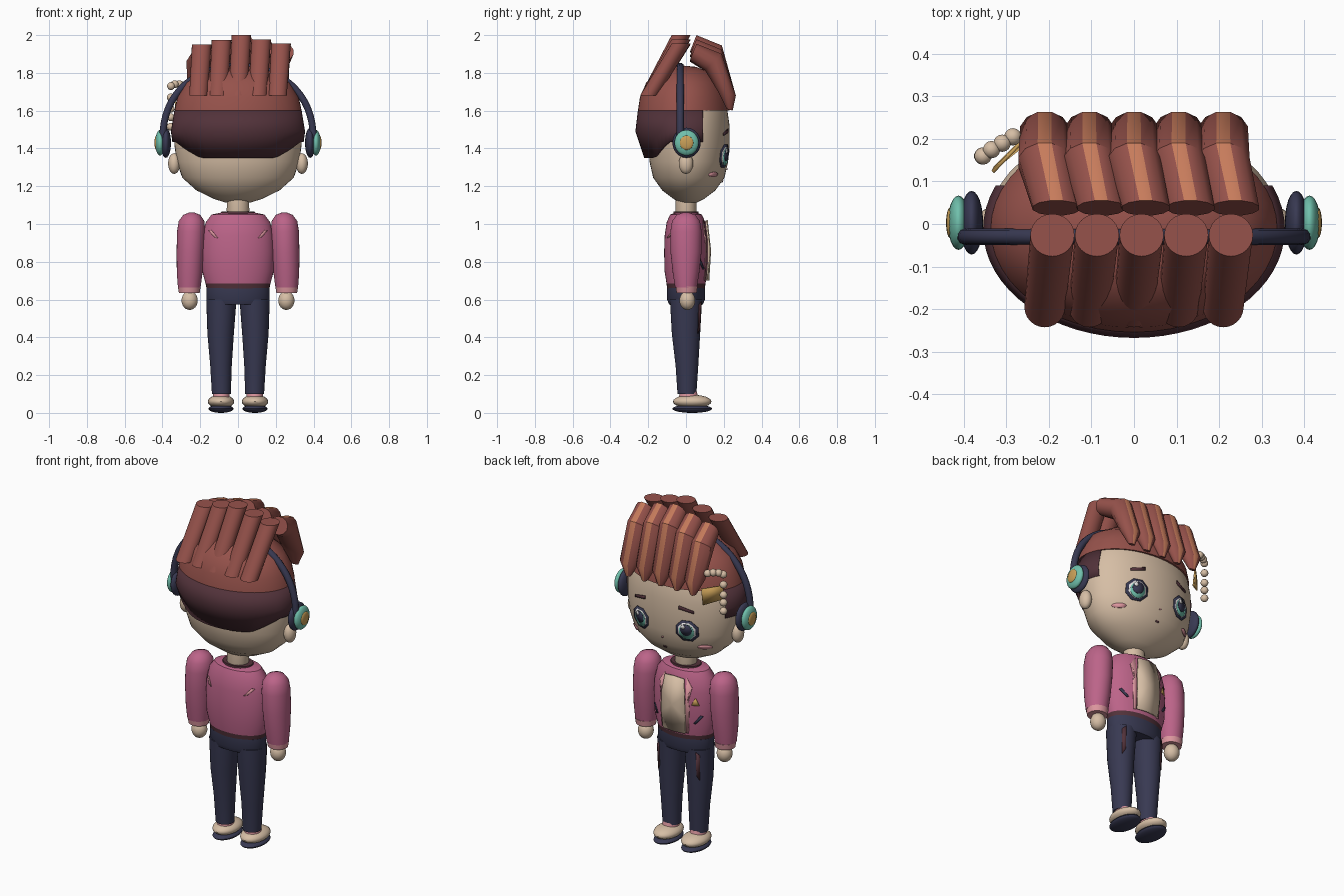
import bpy, bmesh, math
from mathutils import Vector

cube = bpy.data.objects.get("Cube")
if cube:
    bpy.data.objects.remove(cube, do_unlink=True)


def lin(c):
    c /= 255
    return c / 12.92 if c <= 0.04045 else ((c + 0.055) / 1.055) ** 2.4


def material(name, *rgb):
    m = bpy.data.materials.new(name)
    col = [lin(c) for c in rgb] + [1]
    m.diffuse_color = col
    m.use_nodes = True
    m.node_tree.nodes["Principled BSDF"].inputs["Base Color"].default_value = col
    return m


SKIN = material("skin", 214, 190, 165)
HAIR = material("hair_red", 150, 82, 75)
DARK = material("dark_maroon", 82, 50, 58)
ORANGE = material("hair_orange", 200, 124, 92)
NAVY = material("navy", 56, 57, 82)
PINK = material("jacket_pink", 188, 100, 137)
LIGHT = material("light_pink", 220, 150, 158)
TEAL = material("teal", 112, 192, 172)
GOLD = material("gold", 202, 160, 88)
WHITE = material("white", 235, 232, 232)


def finish(name, bm, mats, angle=40, recalc=True):
    if recalc:
        bmesh.ops.recalc_face_normals(bm, faces=bm.faces)
    me = bpy.data.meshes.new(name)
    bm.to_mesh(me)
    bm.free()
    ob = bpy.data.objects.new(name, me)
    bpy.context.collection.objects.link(ob)
    for m in mats:
        me.materials.append(m)
    bpy.ops.object.select_all(action='DESELECT')
    ob.select_set(True)
    bpy.context.view_layer.objects.active = ob
    bpy.ops.object.shade_smooth_by_angle(angle=math.radians(angle))
    return ob


def loft(rings, caps=True):
    """Skin a list of equal closed rings of points."""
    bm = bmesh.new()
    vs = [[bm.verts.new(p) for p in r] for r in rings]
    n = len(vs[0])
    for a, b in zip(vs, vs[1:]):
        for i in range(n):
            bm.faces.new((a[i], a[(i + 1) % n], b[(i + 1) % n], b[i]))
    if caps:
        bm.faces.new(vs[0])
        bm.faces.new(vs[-1])
    return bm


def ring(cx, cy, rx, ry, z, n=40):
    return [(cx + rx * math.cos(i * math.tau / n), cy + ry * math.sin(i * math.tau / n), z) for i in range(n)]


def stack(name, rows, mat, n=40, angle=40):
    """Rows of (centre x, centre y, radius x, radius y, z)."""
    return finish(name, loft([ring(*r, n) for r in rows]), [mat], angle)


def ball(name, loc, size, mat, n=24):
    bm = bmesh.new()
    bmesh.ops.create_uvsphere(bm, u_segments=n, v_segments=n // 2, radius=1)
    for v in bm.verts:
        v.co = Vector([c * s + l for c, s, l in zip(v.co, size, loc)])
    return finish(name, bm, [mat])


def surface(profile, ys, yc):
    """Depth of a turned shape at a given x and z."""
    def y(x, z, side=1):
        for (r0, z0), (r1, z1) in zip(profile, profile[1:]):
            if z0 <= z <= z1 and z1 > z0:
                r = r0 + (r1 - r0) * (z - z0) / (z1 - z0)
                return yc + side * ys * math.sqrt(max(r * r - x * x, 0))
        return yc
    return y


def plate(name, pts, surf, mat, off=0.004, side=1, thick=0.004):
    """Thin plate that follows a surface; pts are its outline in x, z."""
    bm = bmesh.new()
    c = [sum(p[k] for p in pts) / len(pts) for k in (0, 1)]
    vs = [bm.verts.new((x, surf(x, z, side) + side * off, z)) for x, z in pts + [c]]
    for i in range(len(pts)):
        bm.faces.new((vs[i], vs[(i + 1) % len(pts)], vs[-1]))
    ob = finish(name, bm, [mat])
    mod = ob.modifiers.new("thickness", 'SOLIDIFY')
    mod.thickness = thick
    mod.offset = 0
    return ob


def oval(cx, cz, rx, rz, n=16, turn=0):
    return [(cx + rx * math.cos((i + turn) * math.tau / n), cz + rz * math.sin((i + turn) * math.tau / n)) for i in range(n)]


# Head, neck
head_prof = [(.003, 1.11), (.07, 1.115), (.125, 1.132), (.22, 1.178), (.295, 1.245), (.325, 1.33), (.337, 1.42),
             (.337, 1.52), (.315, 1.62), (.24, 1.74), (.13, 1.8), (.003, 1.815)]
face = surface(head_prof, .64, .015)
stack("head", [(0, .015, r, r * .64, z) for r, z in head_prof], SKIN, 48)
stack("neck", [(0, 0, .05, .048, 1.03), (0, 0, .06, .056, 1.07), (0, 0, .058, .054, 1.14)], SKIN)

# Hair cap and dark undercut
cap = [(.337, 1.6), (.322, 1.67), (.275, 1.75), (.19, 1.805), (.09, 1.832), (.003, 1.838)]
stack("hair_cap", [(0, -.012, r, r * .72, z) for r, z in cap], HAIR, 48)
rows = [[], ring(0, -.012, .355, .256, 1.49, 64), ring(0, -.012, .337, .243, 1.6, 64)]
for x, y, z in rows[1]:
    zb = 1.35 + .085 * min(max((y + .2) / .11, 0), 1)
    k = (.29 + (zb - 1.35) * .68) / .355
    rows[0].append((x * k, (y + .012) * k - .012, zb))
bm = loft(rows, caps=False)
bmesh.ops.recalc_face_normals(bm, faces=bm.faces)
bmesh.ops.bisect_plane(bm, geom=bm.verts[:] + bm.edges[:] + bm.faces[:], plane_co=(0, .09, 0),
                       plane_no=(0, 1, 0), clear_outer=True)
under = finish("hair_undercut", bm, [DARK], 30, recalc=False)
mod = under.modifiers.new("thickness", 'SOLIDIFY')
mod.thickness = .015

# Hair locks: slanted rolls behind, bent pointed locks with a bright facet over the face
for i in range(5):
    x = (i - 2) * .105
    h = (1.95, 1.975, 2.0, 1.978, 1.955)[i]
    stack(f"back_roll_{i + 1}", [(x, -.195, .048, .048, 1.68), (x + .018, -.026, .052, .05, h)], HAIR, 24)
    bends = [(.055, h, .02, h - .09, .058, .028), (.19, h - .055, .10, h - .14, .064, 0),
             (.264, 1.68, .17, 1.70, .06, 0), (.247, 1.6, .215, 1.61, .018, 0)]
    n = 12
    rings = []
    for oy, oz, iy, iz, w, lean in bends:
        r = []
        for k in range(n):
            a = (k + .5) * math.tau / n
            c = math.cos(a) / math.cos(math.pi / n)
            r.append((x + lean + w * math.sin(a), (oy + iy) / 2 + (oy - iy) / 2 * c,
                      (oz + iz) / 2 + (oz - iz) / 2 * c))
        rings.append(r)
    bm = loft(rings)
    bm.faces.ensure_lookup_table()
    for j in range(3):
        bm.faces[j * n + n - 1].material_index = 1
    finish(f"front_lock_{i + 1}", bm, [HAIR, ORANGE], 35)

# Headphone band
cu = bpy.data.curves.new("headphone_band", 'CURVE')
cu.dimensions = '3D'
cu.bevel_depth = .019
cu.bevel_resolution = 3
sp = cu.splines.new('POLY')
sp.points.add(32)
for i, p in enumerate(sp.points):
    a = math.pi * i / 32
    c, s = math.cos(a), math.sin(a)
    p.co = (math.copysign(abs(c) ** .95, c) * .398, -.03, 1.45 + .385 * s ** .9, 1)
cu.materials.append(NAVY)
bpy.context.collection.objects.link(bpy.data.objects.new("headphone_band", cu))

for s, tag in ((1, "left"), (-1, "right")):
    # Headphone cups and ears
    ball(f"{tag}_ear_cushion", (s * .382, .003, 1.43), (.027, .075, .08), NAVY)
    ball(f"{tag}_ear_cup", (s * .413, .003, 1.43), (.025, .064, .068), TEAL)
    ball(f"{tag}_cup_button", (s * .433, .003, 1.43), (.009, .036, .038), GOLD)
    ball(f"{tag}_ear", (s * .338, 0, 1.32), (.032, .038, .055), SKIN)

    # Eye, brow and cheek
    ex, ez = s * .15, 1.36
    plate(f"{tag}_eye_rim", oval(ex, ez, .064, .066, 8, .5), face, NAVY, .004)
    plate(f"{tag}_eye_white", oval(ex, ez, .05, .052, 8, .5), face, WHITE, .007)
    plate(f"{tag}_eye_iris", oval(ex, ez - .004, .04, .046), face, TEAL, .010)
    plate(f"{tag}_eye_pupil", oval(ex, ez + .008, .031, .034), face, NAVY, .013)
    plate(f"{tag}_eye_glint", oval(ex + .014, ez + .026, .012, .013, 8), face, WHITE, .016)
    plate(f"{tag}_brow", [(s * .11, 1.485), (s * .19, 1.468), (s * .19, 1.482), (s * .11, 1.505)], face, DARK, .005)
    plate(f"{tag}_cheek", oval(s * .225, 1.262, .032, .013), face, LIGHT, .004)

    # Arm, cuff, hand
    arm = [(.245, .01, .012, 1.062), (.245, .045, .05, 1.048), (.246, .068, .074, 1.015), (.248, .075, .083, .96),
           (.252, .073, .082, .85), (.256, .068, .07, .74), (.258, .06, .058, .665)]
    stack(f"{tag}_sleeve", [(s * x, 0, rx, ry, z) for x, rx, ry, z in arm], PINK, 32)
    stack(f"{tag}_cuff", [(s * .258, .003, .055, .053, .635), (s * .258, .003, .06, .058, .668)], LIGHT, 32)
    ball(f"{tag}_hand", (s * .256, .007, .595), (.043, .042, .05), SKIN)

    # Leg, ankle, shoe
    leg = [(.088, .005, .05, .05, .1), (.09, .005, .057, .06, .25), (.092, 0, .07, .075, .42), (.088, 0, .08, .085, .6)]
    stack(f"{tag}_leg", [(s * r[0], *r[1:]) for r in leg], NAVY, 32)
    stack(f"{tag}_ankle", [(s * .089, .015, .046, .055, .06), (s * .089, .012, .042, .045, .112)], LIGHT, 24)
    ball(f"{tag}_shoe", (s * .09, .033, .06), (.07, .102, .036), SKIN)
    ball(f"{tag}_sole", (s * .09, .033, .022), (.066, .105, .022), NAVY)
    thigh = surface([(.06, .3), (.072, .42), (.08, .6)], 1.05, 0)
    plate(f"{tag}_trouser_patch", [(s * .03, .45), (s * .045, .42), (s * .05, .57), (s * .03, .59)],
          thigh, DARK, .004).location.x = s * .09

# Mouth and nose
plate("mouth", oval(0, 1.225, .012, .005, 8), face, DARK)
plate("nose", oval(0, 1.29, .006, .005, 8), face, LIGHT)

# Jacket with dark hem and collar
prof = [(.165, .65), (.172, .685), (.189, .75), (.193, .85), (.188, .94), (.17, 1.01), (.14, 1.05), (.08, 1.062)]
body = surface(prof, .6, 0)
bm = loft([ring(0, 0, r, r * .6, z) for r, z in prof])
for f in bm.faces:
    if f.calc_center_median().z < .684:
        f.material_index = 1
finish("jacket", bm, [PINK, DARK])
stack("collar", [(0, 0, .095, .07, 1.04), (0, 0, .088, .066, 1.066)], DARK)

# Shirt panel, lapels and jacket details
plate("shirt_panel", [(-.07, .7), (0, .7), (.07, .7), (.076, .8), (.074, .92), (.06, 1.015), (0, 1.02), (-.06, 1.015),
                      (-.074, .92), (-.076, .8)], body, SKIN, .013, thick=.009)
for s, tag in ((1, "left"), (-1, "right")):
    plate(f"{tag}_lapel", [(s * .07, .7), (s * .085, .7), (s * .096, .85), (s * .088, .93), (s * .105, .97),
                           (s * .07, 1.02), (s * .074, .9)], body, LIGHT, .005)
    plate(f"{tag}_pocket_slit", [(s * .115, .765), (s * .125, .76), (s * .16, .805), (s * .15, .812)], body, NAVY, .005)
    plate(f"{tag}_back_mark", [(s * .105, .925), (s * .125, .93), (s * .155, .965), (s * .14, .967)],
          body, LIGHT, .005, side=-1)
plate("gold_badge", [(-.105, .87), (-.145, .87), (-.125, .915)], body, GOLD, .005)

# Trouser waist
stack("trouser_waist", [(0, 0, .155, .09, .575), (0, 0, .168, .1, .6), (0, 0, .168, .1, .66)], NAVY)

# Hair clip and bead string
bm = bmesh.new()
bm.faces.new([bm.verts.new(p) for p in ((-.25, .215, 1.635), (-.335, .125, 1.645), (-.33, .135, 1.565), (-.25, .2, 1.535))])
clip = finish("hair_clip", bm, [GOLD])
clip.modifiers.new("thickness", 'SOLIDIFY').thickness = .008
beads = [(-.285, .205, 1.735), (-.31, .19, 1.74), (-.335, .175, 1.74), (-.355, .16, 1.73),
         (-.356, .16, 1.67), (-.356, .16, 1.61), (-.356, .16, 1.565), (-.356, .16, 1.515)]
for i, p in enumerate(beads):
    ball(f"bead_{i + 1}", p, (.021, .021, .021), SKIN, 14)
